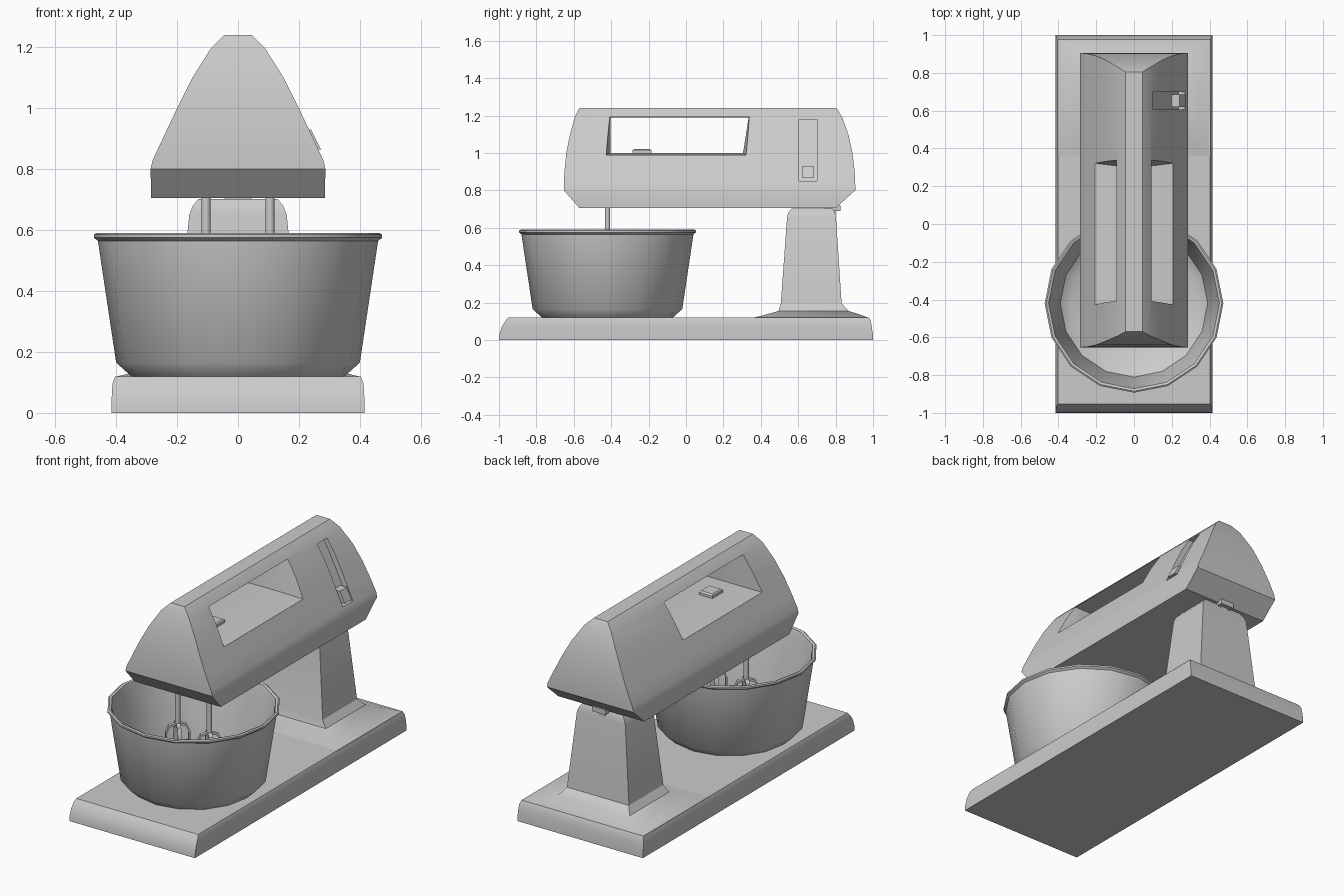
import bpy, bmesh, math
from mathutils import Vector

if "Cube" in bpy.data.objects:
    bpy.data.objects.remove(bpy.data.objects["Cube"])


def loft(name, rings, closed=False, angle=30):
    """Skin equal-length rings of points; cap both ends unless the loop is closed."""
    bm = bmesh.new()
    vs = [[bm.verts.new(p) for p in r] for r in rings]
    n, m = len(rings[0]), len(rings)
    for i in range(m if closed else m - 1):
        a, b = vs[i], vs[(i + 1) % m]
        for j in range(n):
            k = (j + 1) % n
            bm.faces.new((a[j], a[k], b[k], b[j]))
    if not closed:
        bm.faces.new(vs[0])
        bm.faces.new(vs[-1])
    bmesh.ops.recalc_face_normals(bm, faces=bm.faces)
    me = bpy.data.meshes.new(name)
    bm.to_mesh(me)
    bm.free()
    ob = bpy.data.objects.new(name, me)
    bpy.context.collection.objects.link(ob)
    smooth(ob, angle)
    return ob


def select(ob):
    bpy.ops.object.select_all(action='DESELECT')
    ob.select_set(True)
    bpy.context.view_layer.objects.active = ob


def smooth(ob, angle=30):
    select(ob)
    bpy.ops.object.shade_smooth_by_angle(angle=math.radians(angle))


def stack(name, levels):
    """Rectangles stacked upward: (z, half width, front y, back y)."""
    return loft(name, [[(-w, a, z), (w, a, z), (w, b, z), (-w, b, z)]
                       for z, w, a, b in levels])


def box(name, x0, x1, y0, y1, z0, z1):
    return loft(name, [[(x0, y0, z), (x1, y0, z), (x1, y1, z), (x0, y1, z)]
                       for z in (z0, z1)])


def cut(ob, cutter):
    cutter.hide_render = True
    mod = ob.modifiers.new("cut", 'BOOLEAN')
    mod.operation, mod.solver, mod.object = 'DIFFERENCE', 'EXACT', cutter
    select(ob)
    bpy.ops.object.modifier_apply(modifier=mod.name)
    bpy.data.objects.remove(cutter, do_unlink=True)


# Base plate and flared column
stack("base", [(0, .415, -1, 1), (.03, .415, -.998, .999), (.07, .414, -.985, .993),
               (.10, .411, -.967, .988), (.12, .403, -.952, .978)])
stack("column", [(.118, .405, .355, .975), (.131, .35, .41, .945), (.155, .235, .495, .87),
                 (.195, .205, .507, .832), (.65, .16, .54, .802), (.68, .148, .546, .796),
                 (.702, .13, .565, .785)])
box("hinge_plate", -.045, .045, .74, .825, .69, .72)
box("hinge_tongue", -.025, .025, .74, .80, .66, .695)

# Mixer head
head = stack("head", [(.705, .285, -.57, .80), (.80, .287, -.653, .905), (.83, .28, -.653, .905),
                      (.90, .247, -.65, .902), (1.0, .20, -.64, .89), (1.1, .15, -.62, .868),
                      (1.195, .09, -.594, .833), (1.24, .045, -.57, .805)])

# Handle opening, flared at both mouths
inner = [(-.405, 1.0), (.305, 1.0), (.335, 1.19), (-.405, 1.19)]
outer = [(-.432, .985), (.325, .985), (.36, 1.2), (-.425, 1.2)]
cut(head, loft("window_cutter", [[(x, y, z) for y, z in sec] for x, sec in
                                 ((-.24, outer), (-.07, inner), (.07, inner), (.24, outer))]))

# Speed slot on the right side with its slider
slot = [(.4, .85), (.235, .85), (.165, 1.0), (.115, 1.1), (.07, 1.18), (.4, 1.18)]
cut(head, loft("slot_cutter", [[(x, y, z) for x, z in slot] for y in (.605, .70)]))
smooth(head)
knob = [(.22, .865), (.272, .865), (.24, .93), (.19, .93)]
loft("speed_slider", [[(x, y, z) for x, z in knob] for y in (.62, .685)])

# Release button on the handle floor
stack("release_button", [(.995, .045, -.285, -.185), (1.015, .045, -.285, -.185),
                         (1.022, .038, -.275, -.195)])

# Bowl: 16-sided revolved profile of outer and inner wall
BY = -.42
profile = [(.001, .12), (.35, .12), (.40, .165), (.46, .565), (.473, .575), (.473, .585),
           (.465, .59), (.452, .585), (.445, .56), (.39, .18), (.335, .14), (.001, .14)]
loft("bowl", [[(r * math.cos(t), BY + r * math.sin(t), z) for r, z in profile]
              for t in (i * math.tau / 16 for i in range(16))], closed=True, angle=40)


# Beaters: shaft plus two crossed loops of flat strip
def strip_loop(name, cx, turn):
    path = [(.018, .45), (.05, .44), (.068, .40), (.068, .28), (.05, .21), (.018, .18)]
    path += [(-r, z) for r, z in reversed(path)]
    u = Vector((math.cos(turn), math.sin(turn), 0))
    v = Vector((-u.y, u.x, 0)) * .011
    c = Vector((cx, BY, 0))
    mid = Vector((0, 0, .315))
    rings = []
    for r, z in path:
        p = u * r + Vector((0, 0, z))
        q = p + (mid - p).normalized() * .012
        rings.append([c + p - v, c + p + v, c + q + v, c + q - v])
    return loft(name, rings, closed=True)


for side, cx in (("left", -.105), ("right", .105)):
    rings = [[(cx + .015 * math.cos(t), BY + .015 * math.sin(t), z)
              for t in (i * math.tau / 10 for i in range(10))] for z in (.435, .72)]
    loft(side + "_beater_shaft", rings, angle=40)
    for k in range(2):
        strip_loop(f"{side}_beater_loop_{k + 1}", cx, math.pi / 4 + k * math.pi / 2)
